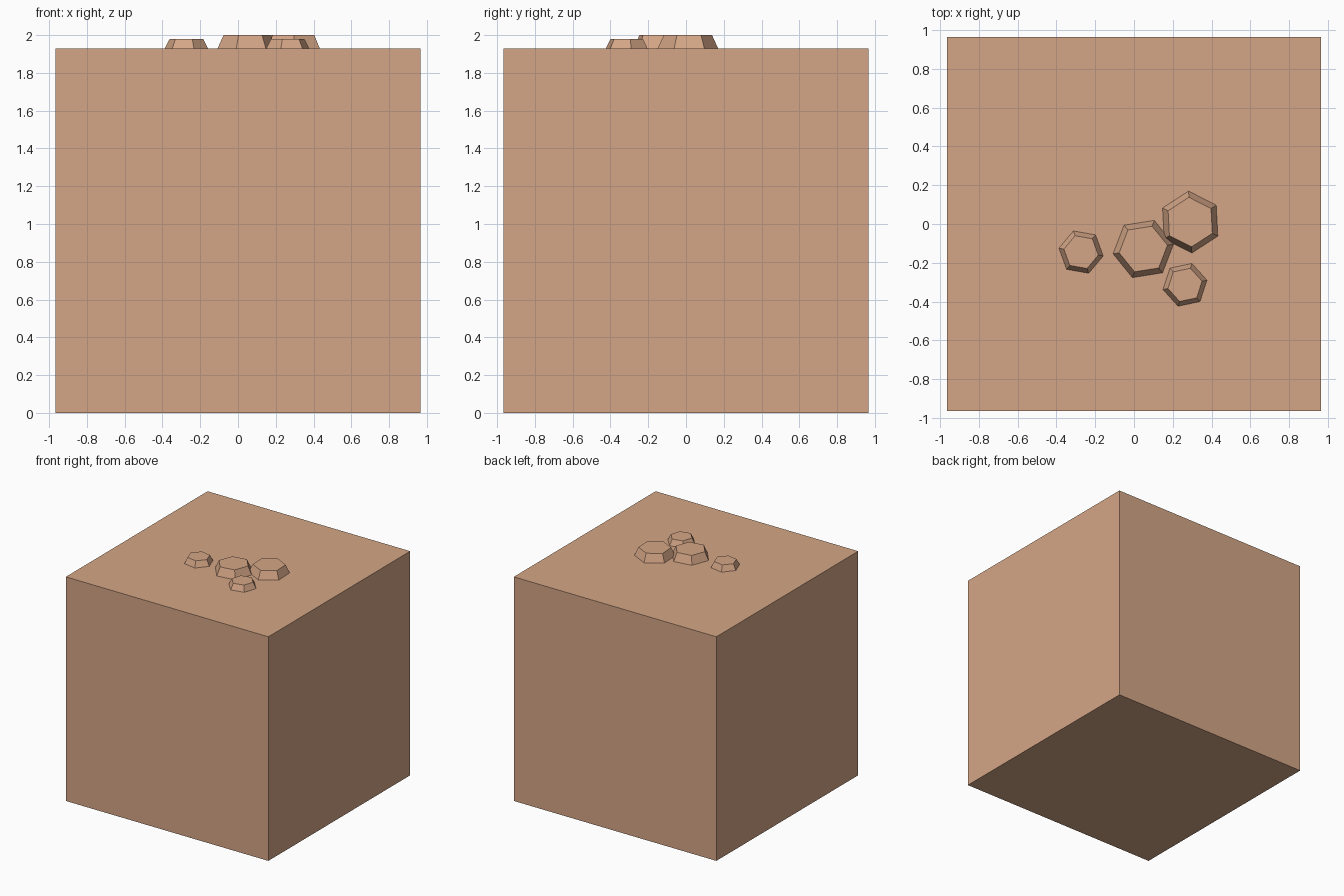
import bpy, math

if "Cube" in bpy.data.objects:
    bpy.data.objects.remove(bpy.data.objects["Cube"])

clay = bpy.data.materials.new("sandy_clay")
clay.diffuse_color = (0.66, 0.38, 0.24, 1)
clay.use_nodes = True
clay.node_tree.nodes["Principled BSDF"].inputs["Base Color"].default_value = clay.diffuse_color

SIDE = 1.93

# Ground block
bpy.ops.mesh.primitive_cube_add(size=SIDE, location=(0, 0, SIDE / 2))
block = bpy.context.object
block.name = "ground_block"
block.data.materials.append(clay)


# Low six-sided tapered stone sitting on the block
def pebble(name, x, y, radius, top_radius, height, angle):
    bpy.ops.mesh.primitive_cone_add(vertices=6, radius1=radius, radius2=top_radius,
                                    depth=height, location=(x, y, SIDE + height / 2))
    ob = bpy.context.object
    ob.name = name
    # cone's first vertex lies on +y, so angle is measured from there
    ob.rotation_euler.z = math.radians(angle - 90)
    ob.data.materials.append(clay)


pebble("small_pebble_left", -0.273, -0.145, 0.116, 0.09, 0.05, -10)
pebble("large_pebble_middle", 0.048, -0.129, 0.158, 0.126, 0.07, 9)
pebble("large_pebble_right", 0.29, 0.01, 0.16, 0.128, 0.07, 33)
pebble("small_pebble_front", 0.263, -0.314, 0.116, 0.09, 0.05, 12)
